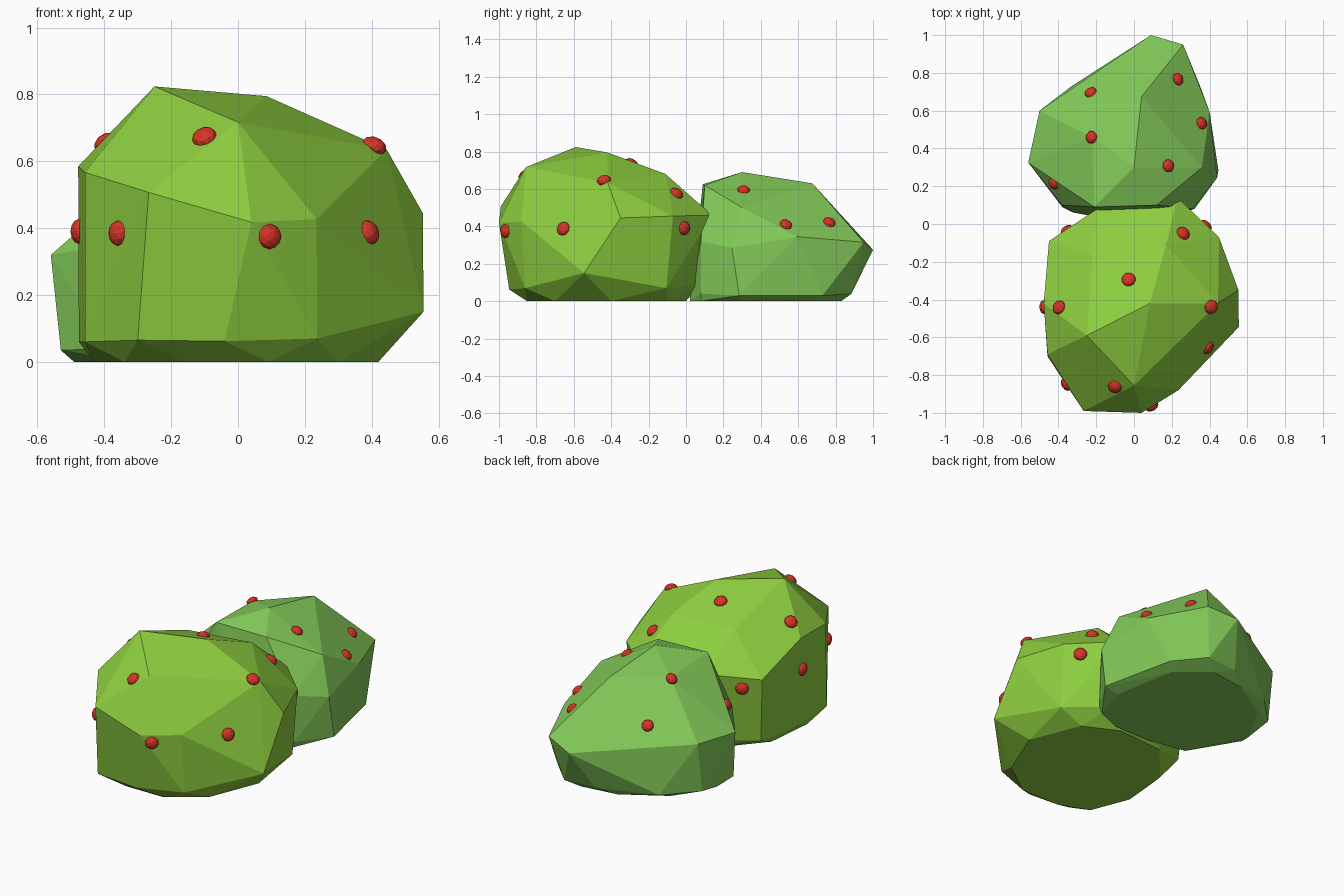
import bpy, bmesh
from mathutils import Vector
from mathutils.bvhtree import BVHTree

if "Cube" in bpy.data.objects:
    bpy.data.objects.remove(bpy.data.objects["Cube"])


def material(name, color):
    m = bpy.data.materials.new(name)
    m.diffuse_color = (*color, 1)
    m.use_nodes = True
    m.node_tree.nodes["Principled BSDF"].inputs["Base Color"].default_value = m.diffuse_color
    return m


def finish(bm, name, mat):
    mesh = bpy.data.meshes.new(name)
    bm.to_mesh(mesh)
    mesh.materials.append(mat)
    ob = bpy.data.objects.new(name, mesh)
    bpy.context.collection.objects.link(ob)
    return ob


# Faceted bush: convex hull around a few rings of points
def bush(name, rings, mat):
    bm = bmesh.new()
    for ring in rings:
        for p in ring:
            bm.verts.new(p)
    bmesh.ops.convex_hull(bm, input=bm.verts[:])
    loose = [v for v in bm.verts if not v.link_faces]
    bmesh.ops.delete(bm, geom=loose, context='VERTS')
    bmesh.ops.recalc_face_normals(bm, faces=bm.faces[:])
    tree = BVHTree.FromBMesh(bm)
    finish(bm, name, mat)
    bm.free()
    return tree


# Berries: small balls flattened against the bush surface
def berries(name, tree, spots, radius, mat):
    for i, spot in enumerate(spots):
        loc, normal, _, _ = tree.find_nearest(Vector(spot))
        bm = bmesh.new()
        bmesh.ops.create_icosphere(bm, subdivisions=2, radius=radius)
        bmesh.ops.scale(bm, vec=(1, 1, 0.68), verts=bm.verts[:])
        ob = finish(bm, f"{name}_{i + 1}", mat)
        bm.free()
        ob.location = loc
        ob.rotation_mode = 'QUATERNION'
        ob.rotation_quaternion = normal.to_track_quat('Z', 'Y')


leaf_front = material("leaf_front", (0.27, 0.62, 0.05))
leaf_back = material("leaf_back", (0.23, 0.60, 0.10))
red = material("berry_red", (0.68, 0.035, 0.02))

# Front bush
front_top = [(-.25, -.59, .824), (.085, -.42, .795), (0, -.855, .717),
             (.445, -.42, .635), (.17, -.11, .68), (-.22, -.16, .67)]
front_mid = [(-.458, -.69, .567), (-.478, -.42, .585), (-.267, -.99, .507),
             (.04, -1, .418), (.235, -.88, .427), (.553, -.35, .445),
             (.555, -.545, .15), (.45, -.07, .455), (.23, .14, .46),
             (-.195, .08, .48), (-.45, -.09, .45)]
front_low = [(-.04, -.945, .062), (.237, -.86, .07), (-.30, -.92, .065),
             (-.458, -.7, .06), (-.476, -.4, .06), (-.42, -.12, .06),
             (-.15, .05, .06), (.20, .068, .085), (.44, -.105, .07)]
front_base = [(-.34, -.78, 0), (-.16, -.85, 0), (.09, -.85, 0), (.3, -.7, 0),
              (.42, -.4, 0), (.3, -.1, 0), (.1, 0, 0), (-.2, -.02, 0),
              (-.4, -.25, 0), (-.43, -.55, 0)]
tree = bush("front_bush", (front_top, front_mid, front_low, front_base), leaf_front)
berries("front_berry", tree,
        [(-.40, -.44, .66), (-.10, -.86, .67), (.41, -.44, .65),
         (-.48, -.44, .39), (-.36, -.85, .385), (.095, -.965, .375),
         (.40, -.66, .39), (-.03, -.285, .76), (.27, -.04, .59),
         (-.37, -.01, .39), (.38, -.01, .39)], .038, red)

# Back bush
back_top = [(0, .30, .69), (.04, .675, .63), (-.22, .46, .612),
            (-.21, .09, .625), (.12, .10, .62), (.36, .30, .5)]
back_mid = [(.09, 1, .275), (.26, .95, .315), (.40, .595, .345),
            (.44, .245, .285), (.31, .08, .32), (-.38, .10, .35),
            (-.56, .325, .32), (-.5, .6, .335), (-.19, .81, .29)]
back_low = [(.447, .285, .03), (.35, .73, .03), (.2, .885, .04), (0, .87, .04),
            (-.33, .73, .03), (-.5, .56, .035), (-.53, .30, .035),
            (-.38, .09, .04), (.32, .08, .04)]
back_base = [(.37, .3, 0), (.3, .68, 0), (.12, .83, 0), (-.1, .8, 0),
             (-.35, .65, 0), (-.49, .4, 0), (-.32, .06, 0), (-.1, .02, 0),
             (.15, .02, 0), (.3, .08, 0)]
tree = bush("back_bush", (back_top, back_mid, back_low, back_base), leaf_back)
berries("back_berry", tree,
        [(-.22, .68, .40), (-.23, .46, .612), (-.43, .21, .414),
         (.19, .31, .61), (.35, .53, .40), (.24, .77, .43)], .034, red)
